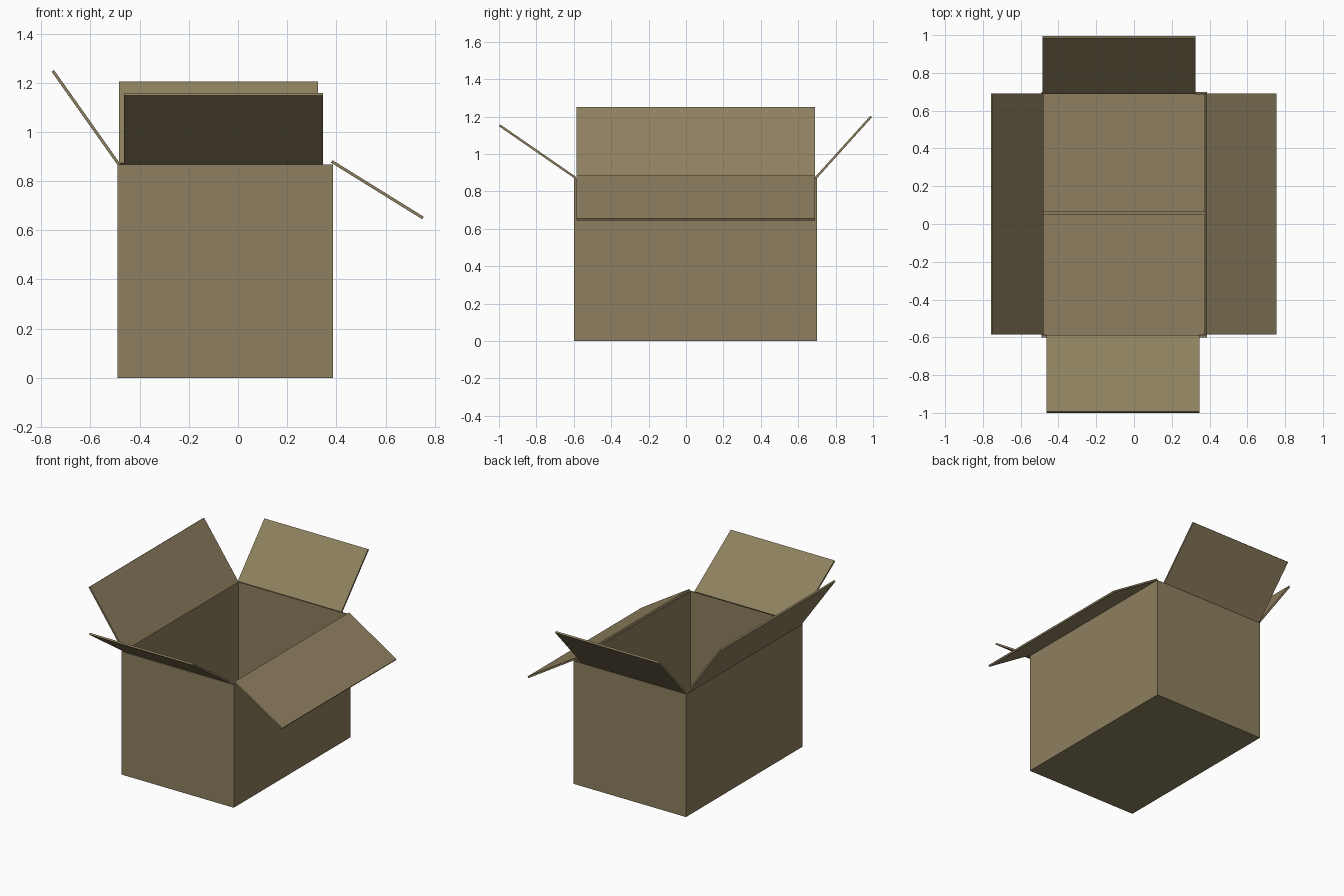
import bpy, bmesh
from mathutils import Vector

if "Cube" in bpy.data.objects:
    bpy.data.objects.remove(bpy.data.objects["Cube"])

card = bpy.data.materials.new("cardboard")
card.diffuse_color = (0.27, 0.215, 0.115, 1)
card.use_nodes = True
card.node_tree.nodes["Principled BSDF"].inputs["Base Color"].default_value = card.diffuse_color

X0, X1, Y0, Y1, H, T = -0.49, 0.387, -0.6, 0.7, 0.868, 0.012


def finish(name, bm):
    bmesh.ops.recalc_face_normals(bm, faces=bm.faces)
    me = bpy.data.meshes.new(name)
    bm.to_mesh(me)
    bm.free()
    me.materials.append(card)
    ob = bpy.data.objects.new(name, me)
    bpy.context.collection.objects.link(ob)
    return ob


def box(name, lo, hi):
    bm = bmesh.new()
    bmesh.ops.create_cube(bm, size=1)
    lo, hi = Vector(lo), Vector(hi)
    for v in bm.verts:
        v.co = (lo + hi) / 2 + v.co * (hi - lo)
    return finish(name, bm)


def flap(name, hinge, tip, span, axis):
    """Thin sheet from hinge to tip (horizontal, z), extruded over span along axis."""
    a, b = Vector(hinge), Vector(tip)
    d = (b - a).normalized()
    n = Vector((-d.y, d.x)) * T / 2
    bm = bmesh.new()
    rings = []
    for s in span:
        rings.append([bm.verts.new((s, p.x, p.y) if axis == 'x' else (p.x, s, p.y))
                      for p in (a + n, b + n, b - n, a - n)])
    bm.faces.new(rings[0])
    bm.faces.new(rings[1])
    for i in range(4):
        j = (i + 1) % 4
        bm.faces.new((rings[0][i], rings[0][j], rings[1][j], rings[1][i]))
    return finish(name, bm)


# Open shell: walls and bottom as one body with a hollow inside
bm = bmesh.new()
bmesh.ops.create_cube(bm, size=1)
for v in bm.verts:
    v.co = (X1 if v.co.x > 0 else X0, Y1 if v.co.y > 0 else Y0, H if v.co.z > 0 else 0)
bm.normal_update()
top = max(bm.faces, key=lambda f: f.calc_center_median().z)
bmesh.ops.inset_region(bm, faces=[top], thickness=T)
ret = bmesh.ops.extrude_discrete_faces(bm, faces=[top])
bmesh.ops.translate(bm, verts=ret["faces"][0].verts, vec=(0, 0, T - H))
finish("box_body", bm)

# Inner bottom flaps, with the seam between them
box("inner_bottom_flap_front", (X0 + T, Y0 + T, T), (X1 - T, 0.05, 2 * T))
box("inner_bottom_flap_back", (X0 + T, 0.063, T), (X1 - T, Y1 - T, 2 * T))

# Top flaps, each opened to its own angle
flap("left_flap", (-0.483, 0.866), (-0.753, 1.248), (-0.585, 0.69), 'y')
flap("right_flap", (0.381, 0.880), (0.752, 0.650), (-0.585, 0.69), 'y')
flap("front_flap", (-0.590, 0.872), (-0.997, 1.153), (-0.464, 0.346), 'x')
flap("back_flap", (0.692, 0.870), (0.990, 1.200), (-0.484, 0.326), 'x')
